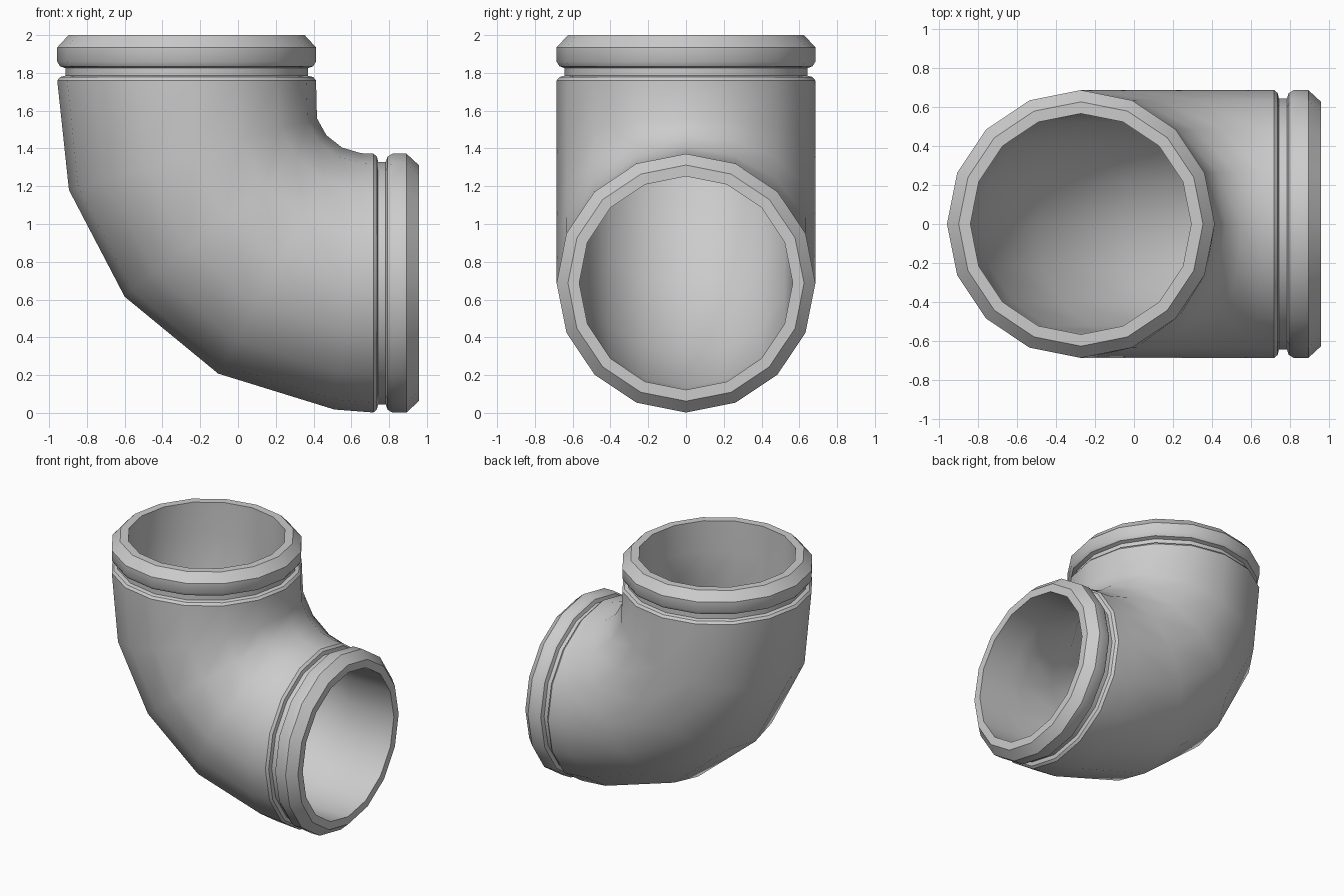
import bpy, bmesh, math
from mathutils import Vector

if "Cube" in bpy.data.objects:
    bpy.data.objects.remove(bpy.data.objects["Cube"])

SIDES = 16
R = 0.685
WALL = 0.12
TOP_X, SIDE_Z = -0.272, 0.687   # axes of the two openings
TOP_END, SIDE_END = 2.0, 0.957


def section(outer, inner, trim=0.0):
    """Elliptical ring from the outside and inside points of the bend."""
    o, i = Vector((outer[0], 0, outer[1])), Vector((inner[0], 0, inner[1]))
    mid, half = (o + i) / 2, (o - i) / 2
    half = half.normalized() * (half.length - trim)
    ry = R - trim
    return [mid + half * math.cos(2 * math.pi * k / SIDES)
            + Vector((0, ry * math.sin(2 * math.pi * k / SIDES), 0))
            for k in range(SIDES)]


def top_ring(d, r):
    return section((TOP_X - r, TOP_END - d), (TOP_X + r, TOP_END - d)) if r == R else \
        circle(Vector((TOP_X, 0, TOP_END - d)), Vector((-1, 0, 0)), r)


def side_ring(d, r):
    return circle(Vector((SIDE_END - d, 0, SIDE_Z)), Vector((0, 0, -1)), r)


def circle(c, axis, r):
    return [c + axis * r * math.cos(2 * math.pi * k / SIDES)
            + Vector((0, r * math.sin(2 * math.pi * k / SIDES), 0))
            for k in range(SIDES)]


def loft(name, rings):
    """Closed skin through the rings, last joined back to first."""
    bm = bmesh.new()
    loops = [[bm.verts.new(p) for p in ring] for ring in rings]
    for a, b in zip(loops, loops[1:] + loops[:1]):
        for k in range(SIDES):
            n = (k + 1) % SIDES
            bm.faces.new((a[k], a[n], b[n], b[k]))
    bmesh.ops.recalc_face_normals(bm, faces=bm.faces)
    mesh = bpy.data.meshes.new(name)
    bm.to_mesh(mesh)
    bm.free()
    obj = bpy.data.objects.new(name, mesh)
    bpy.context.collection.objects.link(obj)
    bpy.ops.object.select_all(action='DESELECT')
    obj.select_set(True)
    bpy.context.view_layer.objects.active = obj
    bpy.ops.object.shade_smooth_by_angle(angle=math.radians(35))
    return obj


# Collar profile: depth from the opening, radius (lip, bead, groove, shoulder)
collar = [(0, R - WALL), (0, 0.625), (0.065, R), (0.14, R), (0.165, 0.67),
          (0.175, 0.642), (0.215, 0.642), (0.222, 0.67), (0.24, R)]

# Bend sections: (outside point, inside point) in the x-z plane
bend = [((-0.895, 1.18), (0.418, 1.56)),
        ((-0.60, 0.615), (0.468, 1.47)),
        ((-0.105, 0.208), (0.55, 1.405)),
        ((0.51, 0.018), (0.65, 1.375))]

# Elbow: outer skin from top to side, then the bore back to the top
rings = [top_ring(d, r) for d, r in collar]
rings += [section(o, i) for o, i in bend]
rings += [side_ring(d, r) for d, r in reversed(collar)]
rings.append(side_ring(0.24, R - WALL))
rings += [section(o, i, WALL) for o, i in reversed(bend)]
rings.append(top_ring(0.24, R - WALL))
loft("pipe_elbow", rings)
